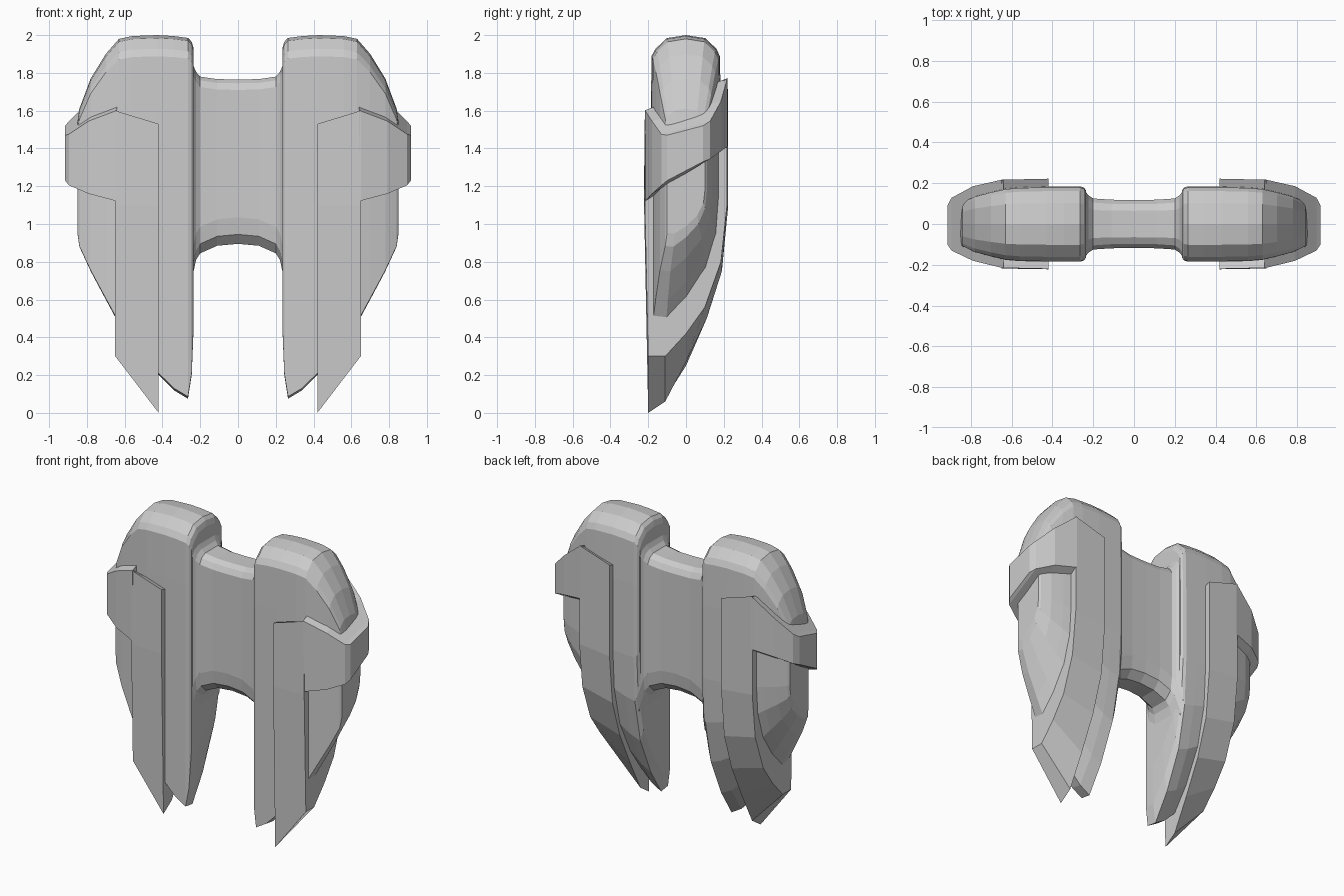
import bpy, bmesh

if "Cube" in bpy.data.objects:
    bpy.data.objects.remove(bpy.data.objects["Cube"])

gray = bpy.data.materials.new("plain_gray")
gray.diffuse_color = (0.6, 0.6, 0.6, 1)
gray.use_nodes = True
gray.node_tree.nodes["Principled BSDF"].inputs["Base Color"].default_value = gray.diffuse_color


def loft(name, sections, mirror=True):
    """Skin a closed solid through rings of (x, y, z) points."""
    bm = bmesh.new()
    rings = [[bm.verts.new(p) for p in s] for s in sections]
    n = len(rings[0])
    for a, b in zip(rings, rings[1:]):
        for i in range(n):
            j = (i + 1) % n
            bm.faces.new((a[i], a[j], b[j], b[i]))
    bm.faces.new(rings[0])
    bm.faces.new(rings[-1])
    bmesh.ops.recalc_face_normals(bm, faces=bm.faces)
    me = bpy.data.meshes.new(name)
    bm.to_mesh(me)
    bm.free()
    me.materials.append(gray)
    ob = bpy.data.objects.new(name, me)
    bpy.context.collection.objects.link(ob)
    if mirror:
        ob.modifiers.new("mirror", 'MIRROR')
    return ob


# Side pods: rounded top, flat front, back curving forward to a low tip
MID = 1.2
upper = [(-1, .5), (-.99, .14), (-.87, .09), (-.55, .02), (0, 0),
         (.55, .02), (.87, .09), (.97, .14), (1, .5)]          # y, depth below top
lower = [(1, .91), (.92, .64), (.6, .38), (0, .155), (-.6, 0), (-1, .01), (-1, .6)]  # y, height


def pod_section(x, top, bottom, half):
    pts = [(x, y * half, top - (top - MID) * u) for y, u in upper]
    return pts + [(x, y * half, bottom + (MID - bottom) * t) for y, t in lower]


pod_stations = [
    (.235, 1.93, .45, .165), (.245, 1.965, .2, .178), (.265, 1.985, .075, .185),
    (.34, 1.995, .12, .185), (.43, 2.0, .21, .185), (.56, 1.995, .38, .182),
    (.63, 1.98, .47, .176), (.70, 1.9, .6, .16), (.78, 1.77, .75, .138),
    (.84, 1.61, .88, .11), (.85, 1.54, .95, .10)]
loft("side_pod", [pod_section(*s) for s in pod_stations])


# Bridge between the pods: chamfered block flaring at both ends
def bridge_section(x, top, bottom, half):
    c = .055
    return [(x, -half, top - c), (x, -half + .02, top - .02), (x, -half * .55, top),
            (x, half * .55, top), (x, half - .02, top - .02), (x, half, top - c),
            (x, half, bottom + .14), (x, half * .9, bottom + .05), (x, half * .5, bottom),
            (x, -half * .5, bottom), (x, -half * .9, bottom + .05), (x, -half, bottom + .14)]


half_bridge = [(0, 1.765, .895, .118), (.11, 1.767, .885, .119), (.20, 1.78, .845, .125),
               (.222, 1.805, .81, .14), (.25, 1.87, .68, .172)]
bridge = [(-x, t, b, h) for x, t, b, h in half_bridge[:0:-1]] + half_bridge
loft("centre_bridge", [bridge_section(*s) for s in bridge], mirror=False)

# Armour stem: strap down the front, under the tip and up the back
inner = [(-.22, 1.53), (-.222, 1.1), (-.2, 0), (-.11, .06), (0, .27), (.11, .5),
         (.19, .75), (.222, 1.08), (.222, 1.70), (.14, 1.67), (-.14, 1.51)]
outer = [(-.215, 1.6), (-.218, 1.1), (-.2, .3), (-.11, .3), (0, .42), (.1, .56),
         (.185, .8), (.217, 1.1), (.217, 1.77), (.14, 1.73), (-.14, 1.56)]
loft("armour_stem", [[(x, y, z) for y, z in prof]
                     for x, prof in ((.42, inner), (.65, outer))])

# Armour band: wraps around the outer side of the pod, higher at the back
band = [  # x, front y, back y, front top, front bottom, back top, back bottom
    (.64, -.217, .219, 1.602, 1.12, 1.772, 1.41),
    (.79, -.18, .185, 1.545, 1.16, 1.65, 1.385),
    (.895, -.13, .128, 1.475, 1.205, 1.545, 1.345),
    (.915, -.10, .09, 1.47, 1.23, 1.52, 1.33)]
loft("armour_band", [[(x, f, ft), (x, f, fb), (x, b, bb), (x, b, bt)]
                     for x, f, b, ft, fb, bt, bb in band])
